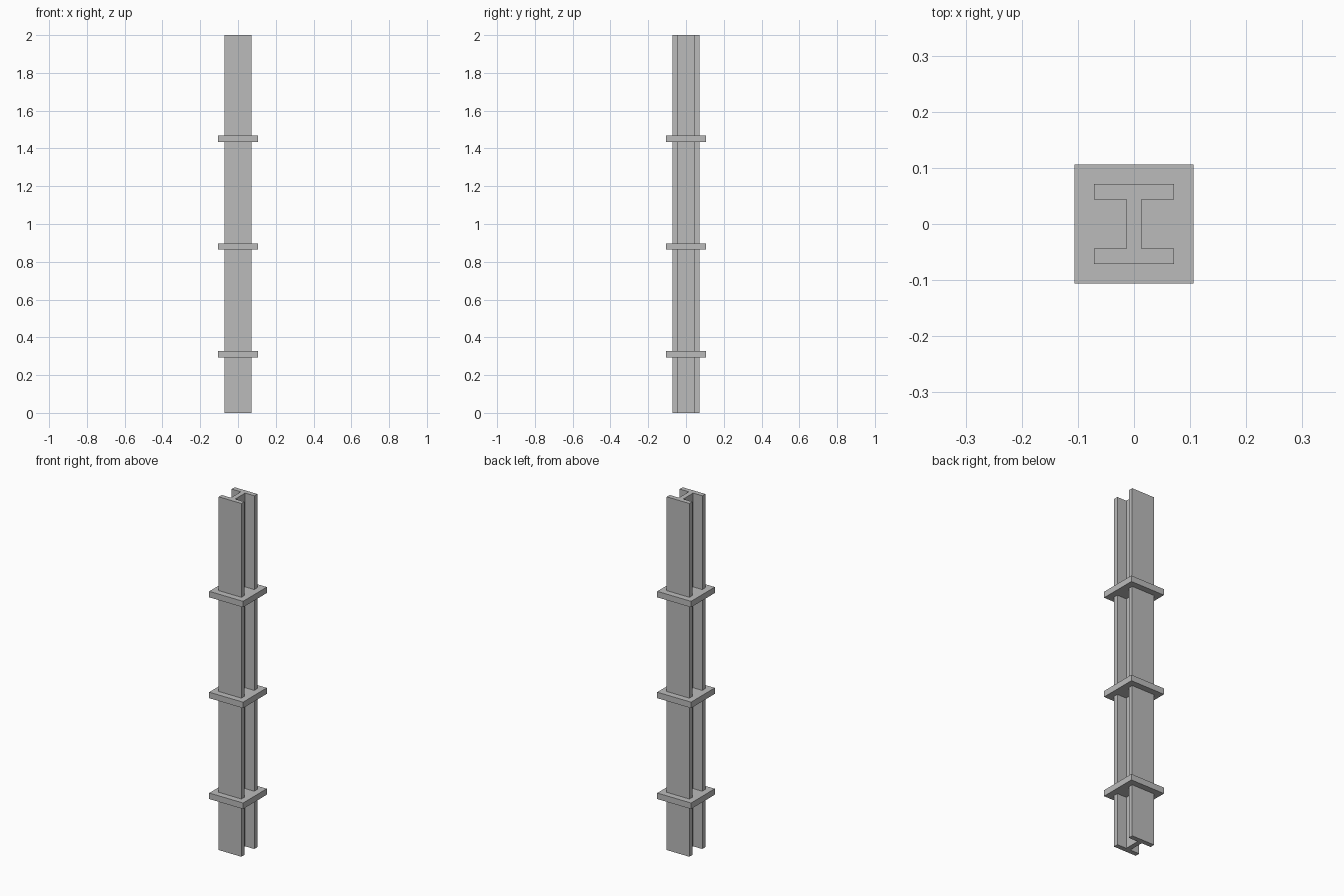
import bpy
import bmesh

cube = bpy.data.objects.get("Cube")
if cube:
    bpy.data.objects.remove(cube, do_unlink=True)

steel = bpy.data.materials.new("steel_grey")
steel.use_nodes = True
GREY = (0.5, 0.5, 0.5, 1)
steel.diffuse_color = GREY
steel.node_tree.nodes["Principled BSDF"].inputs["Base Color"].default_value = GREY


def extrude_profile(name, points, bottom, top):
    """Extrude a closed outline in the xy plane from bottom to top."""
    bm = bmesh.new()
    face = bm.faces.new([bm.verts.new((x, y, bottom)) for x, y in points])
    grown = bmesh.ops.extrude_face_region(bm, geom=[face], use_keep_orig=True)
    verts = [g for g in grown["geom"] if isinstance(g, bmesh.types.BMVert)]
    bmesh.ops.translate(bm, verts=verts, vec=(0, 0, top - bottom))
    bmesh.ops.recalc_face_normals(bm, faces=bm.faces)
    mesh = bpy.data.meshes.new(name)
    bm.to_mesh(mesh)
    bm.free()
    mesh.materials.append(steel)
    obj = bpy.data.objects.new(name, mesh)
    bpy.context.collection.objects.link(obj)
    return obj


# I-shaped beam: one half of the outline, turned half round for the other
half, inner, web = 0.071, 0.044, 0.0135
side = [(half, -half), (half, -inner), (web, -inner),
        (web, inner), (half, inner), (half, half)]
extrude_profile("beam", side + [(-x, -y) for x, y in side], 0, 2)

# Square collar plates around the beam
collar, thickness = 0.106, 0.034
square = [(-collar, -collar), (collar, -collar), (collar, collar), (-collar, collar)]
for label, z in (("lower", 0.31), ("middle", 0.881), ("upper", 1.452)):
    extrude_profile(label + "_collar", square, z - thickness / 2, z + thickness / 2)
